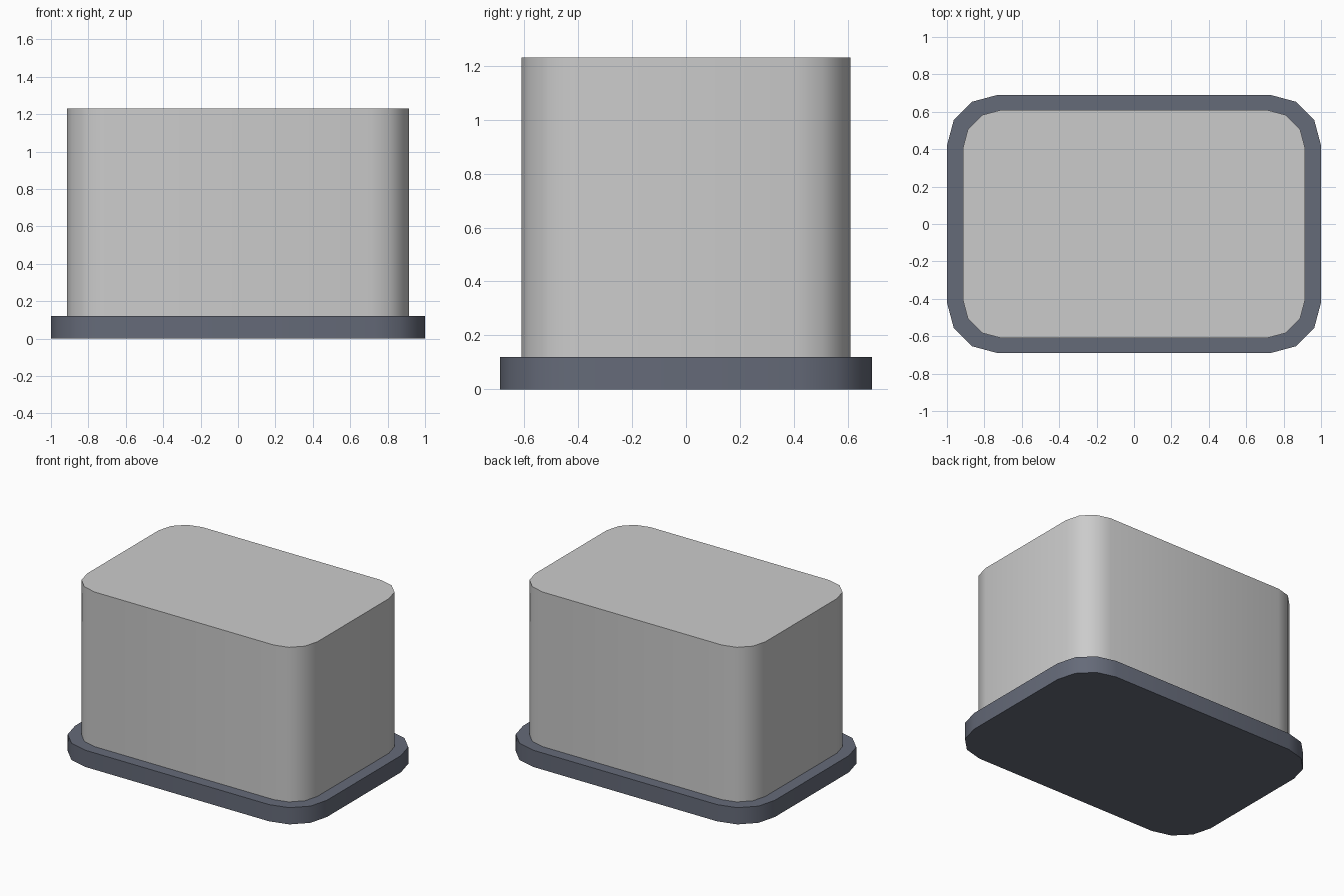
import bpy, bmesh, math

if "Cube" in bpy.data.objects:
    bpy.data.objects.remove(bpy.data.objects["Cube"])


def rounded_block(name, sx, sy, z0, z1, radius, round_top):
    """Box with 3-segment rounded upright edges, optionally a rounded top rim."""
    bm = bmesh.new()
    bmesh.ops.create_cube(bm, size=1)
    for v in bm.verts:
        v.co.x *= sx
        v.co.y *= sy
        v.co.z = z1 if v.co.z > 0 else z0

    def wanted(e):
        a, b = (v.co.z for v in e.verts)
        return a != b or (round_top and a == z1)

    bmesh.ops.bevel(bm, geom=[e for e in bm.edges if wanted(e)], offset=radius,
                    offset_type='OFFSET', segments=3, profile=0.5, affect='EDGES')
    bmesh.ops.recalc_face_normals(bm, faces=bm.faces)
    mesh = bpy.data.meshes.new(name)
    bm.to_mesh(mesh)
    bm.free()
    obj = bpy.data.objects.new(name, mesh)
    bpy.context.collection.objects.link(obj)
    bpy.ops.object.select_all(action='DESELECT')
    obj.select_set(True)
    bpy.context.view_layer.objects.active = obj
    bpy.ops.object.shade_smooth_by_angle(angle=math.radians(40))
    return obj


# Dark base plate with rounded corners
base = rounded_block("base_plate", 2.0, 1.38, 0.0, 0.12, 0.27, False)
dark = bpy.data.materials.new("dark_slate")
dark.diffuse_color = (0.13, 0.145, 0.19, 1)
dark.use_nodes = True
dark.node_tree.nodes["Principled BSDF"].inputs["Base Color"].default_value = dark.diffuse_color
base.data.materials.append(dark)

# Grey housing, rounded on its upright edges and top rim
rounded_block("housing", 1.83, 1.22, 0.12, 1.23, 0.205, True)
